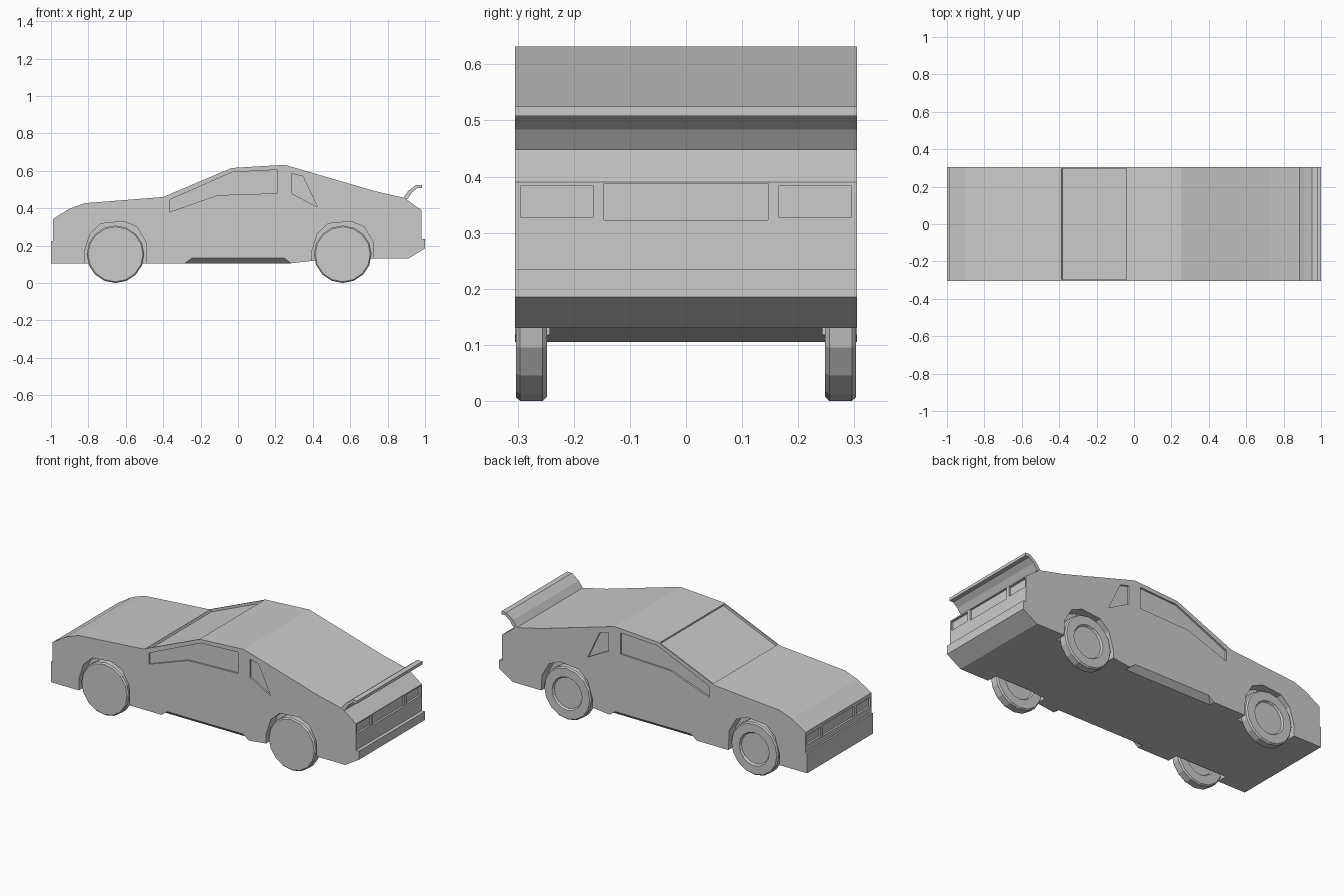
import bpy, bmesh, math

if "Cube" in bpy.data.objects:
    bpy.data.objects.remove(bpy.data.objects["Cube"])


def prism(bm, pts, y0, y1):
    """Closed prism: (x, z) outline extruded along y."""
    a = [bm.verts.new((x, y0, z)) for x, z in pts]
    b = [bm.verts.new((x, y1, z)) for x, z in pts]
    n = len(pts)
    bm.faces.new(a)
    bm.faces.new(b[::-1])
    for i in range(n):
        j = (i + 1) % n
        bm.faces.new((a[j], a[i], b[i], b[j]))


def box(bm, x0, x1, y0, y1, z0, z1):
    prism(bm, [(x0, z0), (x1, z0), (x1, z1), (x0, z1)], y0, y1)


def finish(bm, name):
    bmesh.ops.recalc_face_normals(bm, faces=bm.faces[:])
    me = bpy.data.meshes.new(name)
    bm.to_mesh(me)
    bm.free()
    ob = bpy.data.objects.new(name, me)
    bpy.context.collection.objects.link(ob)
    return ob


W = 0.305                      # half width of the body
WHEELS_X = (-0.655, 0.56)

# Body: side silhouette extruded across the width
bm = bmesh.new()
prism(bm, [(-1, 0.105), (-1, 0.225), (-0.99, 0.225), (-0.99, 0.342),
           (-0.9, 0.398), (-0.82, 0.427), (-0.4, 0.46), (-0.035, 0.615),
           (0.25, 0.632), (0.73, 0.492), (0.89, 0.455), (0.98, 0.39),
           (0.98, 0.235), (1, 0.235), (1, 0.185), (0.91, 0.13),
           (0.5, 0.13), (0.28, 0.105)], -W, W)
body = finish(bm, "car_body")

# Cutters for arches, windows, sills, windscreen and lamps
bm = bmesh.new()
arch = [(-0.165, 0.05), (-0.165, 0.17), (-0.135, 0.265), (-0.078, 0.318),
        (0.045, 0.33), (0.115, 0.3), (0.162, 0.22), (0.168, 0.05)]
door_window = [(-0.365, 0.38), (-0.365, 0.445), (-0.03, 0.593),
               (0.212, 0.605), (0.212, 0.48), (-0.11, 0.47)]
quarter_window = [(0.29, 0.585), (0.347, 0.57), (0.425, 0.405), (0.29, 0.478)]
for s in (-1, 1):
    for wx in WHEELS_X:
        prism(bm, [(wx + x, z) for x, z in arch], s * 0.243, s * 0.33)
    for outline in (door_window, quarter_window):
        prism(bm, outline, s * (W - 0.01), s * 0.33)
    sill = [(x, s * y, z) for e in (-1, 1) for x, y, z in
            ((e * 0.24, 0.31, 0.138), (e * 0.29, 0.265, 0.1), (e * 0.29, 0.31, 0.1))]
    bmesh.ops.convex_hull(bm, input=[bm.verts.new(p) for p in sill])

# Windscreen recess follows the slope of the screen
prism(bm, [(-0.381, 0.453), (-0.034, 0.600), (-0.052, 0.643), (-0.399, 0.496)],
      -0.298, 0.298)

# Number plate and lamp recesses, rear then front
for x0, x1, drop in ((0.968, 1.05, 0), (-1.05, -0.978, 0.064)):
    box(bm, x0, x1, -0.146, 0.146, 0.323 - drop, 0.388 - drop)
    for s in (-1, 1):
        box(bm, x0, x1, s * 0.165, s * 0.295, 0.328 - drop, 0.383 - drop)
cutter = finish(bm, "recess_cutter")
cutter.hide_render = True

mod = body.modifiers.new("recesses", 'BOOLEAN')
mod.operation = 'DIFFERENCE'
mod.solver = 'EXACT'
mod.object = cutter
dg = bpy.context.evaluated_depsgraph_get()
body_mesh = bpy.data.meshes.new_from_object(body.evaluated_get(dg))
body.modifiers.clear()
body.data = body_mesh
bpy.data.objects.remove(cutter)

# Rear spoiler: bent blade over the full width
bm = bmesh.new()
prism(bm, [(0.883, 0.455), (0.91, 0.492), (0.953, 0.525), (0.985, 0.525),
           (0.985, 0.508), (0.96, 0.508), (0.93, 0.484), (0.905, 0.448)], -W, W)
finish(bm, "rear_spoiler")


# Wheels: 16-sided lathe, hub recess always on the +y face
def wheel(name, cx, cy):
    section = [(0, -0.0275), (0.147, -0.0275), (0.154, -0.020), (0.154, 0.020),
               (0.147, 0.0275), (0.097, 0.0275), (0.09, 0.017), (0, 0.017)]
    bm = bmesh.new()
    vs = [bm.verts.new((r, y, 0)) for r, y in section]
    es = [bm.edges.new(p) for p in zip(vs, vs[1:])]
    bmesh.ops.spin(bm, geom=vs + es, axis=(0, 1, 0), cent=(0, 0, 0),
                   angle=math.tau, steps=16, use_duplicate=False)
    bmesh.ops.remove_doubles(bm, verts=bm.verts[:], dist=1e-4)
    bmesh.ops.translate(bm, verts=bm.verts[:], vec=(cx, cy, 0.154))
    finish(bm, name)


for end, wx in zip(("front", "rear"), WHEELS_X):
    for side, s in (("near", -1), ("far", 1)):
        wheel(f"{end}_{side}_wheel", wx, s * 0.2755)
